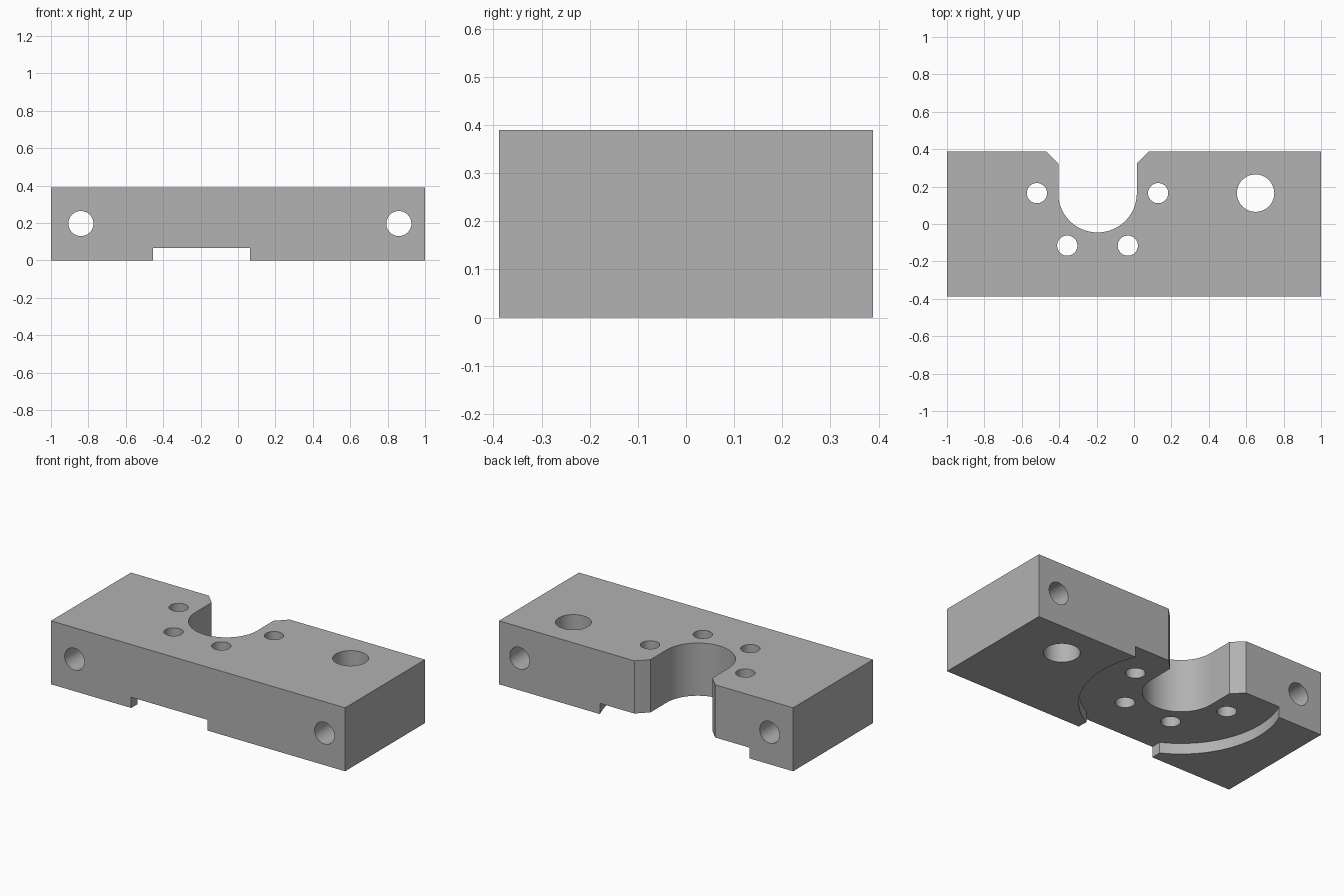
import bpy, bmesh
from math import sin, cos, pi, asin, radians
from mathutils import Matrix, Vector

cube = bpy.data.objects.get("Cube")
if cube:
    bpy.data.objects.remove(cube, do_unlink=True)

HALF_DEPTH, HEIGHT = 0.388, 0.39
CX, CY = -0.195, 0.165          # shared centre of the notch, recess and bolt circle
SLOT_R, RECESS_R, BOLT_R = 0.21, 0.555, 0.324
MOUTH = 0.26                    # half width of the front opening of the recess

steel = bpy.data.materials.new("steel grey")
steel.use_nodes = True
grey = (0.445, 0.445, 0.445, 1)
steel.diffuse_color = grey
steel.node_tree.nodes["Principled BSDF"].inputs["Base Color"].default_value = grey


def prism(name, points, z0, z1, matrix=Matrix()):
    """Extrude a closed outline from z0 to z1."""
    bm = bmesh.new()
    face = bm.faces.new([bm.verts.new((x, y, z0)) for x, y in points])
    top = bmesh.ops.extrude_face_region(bm, geom=[face])["geom"]
    verts = [g for g in top if isinstance(g, bmesh.types.BMVert)]
    bmesh.ops.translate(bm, verts=verts, vec=Vector((0, 0, z1 - z0)))
    bmesh.ops.recalc_face_normals(bm, faces=bm.faces)
    bm.transform(matrix)
    mesh = bpy.data.meshes.new(name)
    bm.to_mesh(mesh)
    bm.free()
    mesh.materials.append(steel)
    obj = bpy.data.objects.new(name, mesh)
    bpy.context.collection.objects.link(obj)
    return obj


def arc(x, y, r, start, end, n):
    return [(x + r * cos(start + (end - start) * i / n),
             y + r * sin(start + (end - start) * i / n)) for i in range(n + 1)]


def circle(x, y, r, n=48):
    return arc(x, y, r, 0, 2 * pi, n)[:-1]


# Main block
block = prism("mounting_block", [(-1, -HALF_DEPTH), (1, -HALF_DEPTH),
                                 (1, HALF_DEPTH), (-1, HALF_DEPTH)], 0, HEIGHT)
cutters = []

# Round-bottomed notch with chamfered mouth at the back
y0, flare = HALF_DEPTH - 0.065, 0.2
notch = arc(CX, CY, SLOT_R, pi, 2 * pi, 48)
notch += [(CX + SLOT_R, y0), (CX + SLOT_R + flare, y0 + flare),
          (CX - SLOT_R - flare, y0 + flare), (CX - SLOT_R, y0)]
cutters.append(prism("notch_cutter", notch, -0.2, HEIGHT + 0.2))

# Shallow round recess underneath, open through the front
half = asin(MOUTH / RECESS_R)
recess = arc(CX, CY, RECESS_R, -pi / 2 + half, 1.5 * pi - half, 96)
recess += [(CX - MOUTH, -0.6), (CX + MOUTH, -0.6)]
cutters.append(prism("recess_cutter", recess, -0.2, 0.066))

# Vertical bolt holes around the notch, and the large hole
for degrees in (180, 240, 300, 360):
    a = radians(degrees)
    hole = circle(CX + BOLT_R * cos(a), CY + BOLT_R * sin(a), 0.054)
    cutters.append(prism("bolt_hole_cutter", hole, -0.2, HEIGHT + 0.2))
cutters.append(prism("large_hole_cutter", circle(0.65, CY, 0.1), -0.2, HEIGHT + 0.2))

# Horizontal holes from front to back
lay_down = Matrix.Rotation(pi / 2, 4, "X")
for x in (-0.84, 0.86):
    cutters.append(prism("cross_hole_cutter", circle(x, 0.197, 0.067), -0.6, 0.6, lay_down))

# Cut the block, then drop the cutters
bpy.ops.object.select_all(action="DESELECT")
block.select_set(True)
bpy.context.view_layer.objects.active = block
for cutter in cutters:
    cutter.hide_render = True
    mod = block.modifiers.new("cut", "BOOLEAN")
    mod.operation, mod.solver, mod.object = "DIFFERENCE", "EXACT", cutter
    bpy.ops.object.modifier_apply(modifier=mod.name)
    bpy.data.objects.remove(cutter, do_unlink=True)

bpy.ops.object.shade_smooth_by_angle(angle=radians(30))
